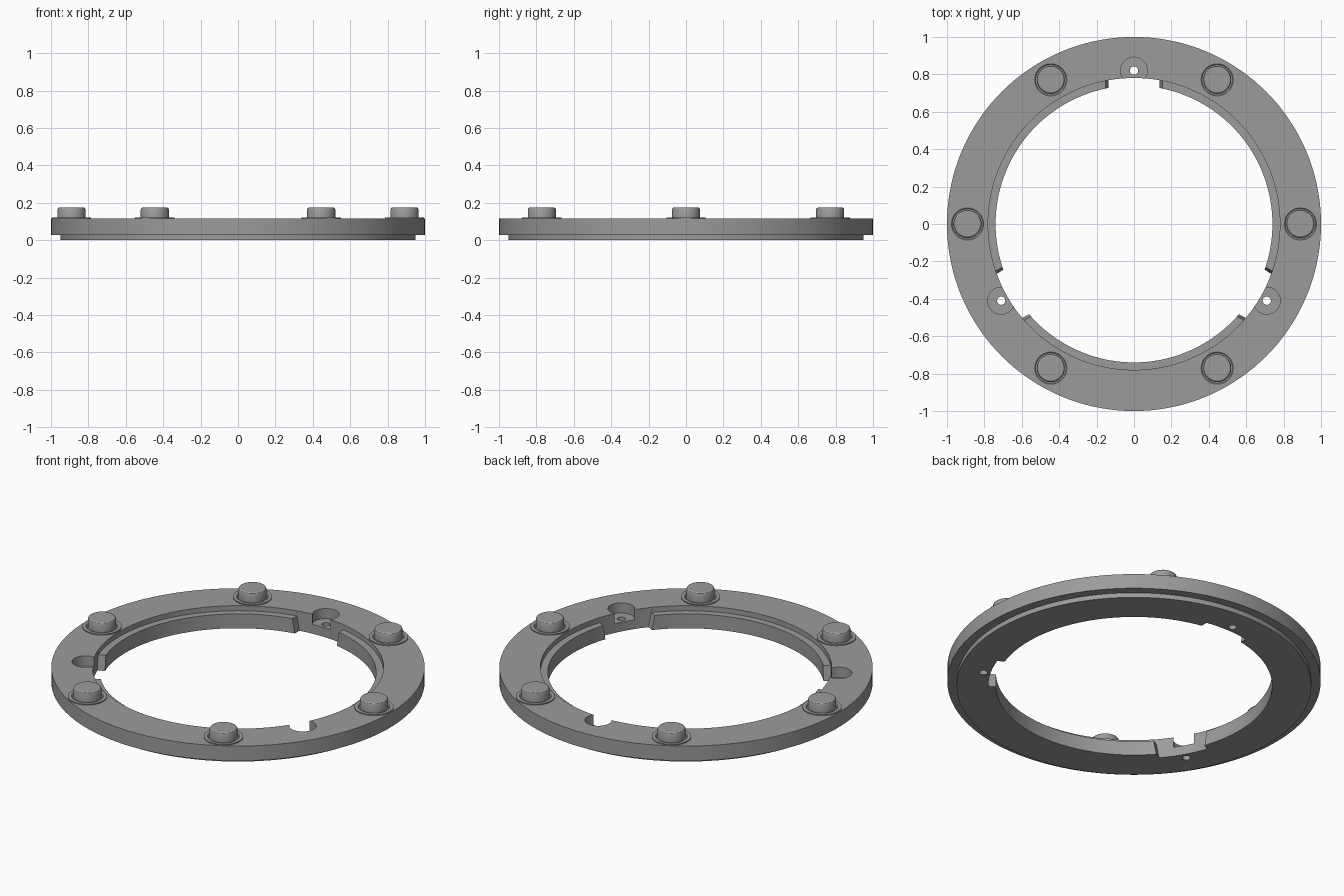
import bpy, bmesh, math
from mathutils import Matrix

if "Cube" in bpy.data.objects:
    bpy.data.objects.remove(bpy.data.objects["Cube"])

metal = bpy.data.materials.new("grey_metal")
metal.diffuse_color = (0.33, 0.33, 0.33, 1)
metal.use_nodes = True
metal.node_tree.nodes["Principled BSDF"].inputs["Base Color"].default_value = metal.diffuse_color


def add_object(name, bm):
    bmesh.ops.recalc_face_normals(bm, faces=bm.faces)
    if bm.calc_volume(signed=True) < 0:
        bmesh.ops.reverse_faces(bm, faces=bm.faces)
    mesh = bpy.data.meshes.new(name)
    bm.to_mesh(mesh)
    bm.free()
    mesh.materials.append(metal)
    obj = bpy.data.objects.new(name, mesh)
    bpy.context.collection.objects.link(obj)
    return obj


def lathe(name, profile, steps, closed):
    """Turn an (r, z) profile around z; an open profile gets flat end caps."""
    bm = bmesh.new()
    rings = []
    for r, z in profile:
        rings.append([bm.verts.new((r * math.cos(2 * math.pi * k / steps),
                                    r * math.sin(2 * math.pi * k / steps), z))
                      for k in range(steps)])
    pairs = list(zip(rings, rings[1:]))
    if closed:
        pairs.append((rings[-1], rings[0]))
    else:
        bm.faces.new(rings[0][::-1])
        bm.faces.new(rings[-1])
    for a, b in pairs:
        for k in range(steps):
            n = (k + 1) % steps
            bm.faces.new((a[k], a[n], b[n], b[k]))
    return add_object(name, bm)


def cylinder(name, radius, z0, z1, x, y):
    bm = bmesh.new()
    bmesh.ops.create_cone(bm, cap_ends=True, segments=40, radius1=radius, radius2=radius,
                          depth=z1 - z0, matrix=Matrix.Translation((x, y, (z0 + z1) / 2)))
    return add_object(name, bm)


def gap_cutter(name, centre):
    """Arc-backed block with leaning ends that interrupts the inner ledge."""
    bm = bmesh.new()
    loops = []
    for z, half in ((-0.02, 9.8), (0.14, 11.9)):
        pts = [(0.7805, -half + 2 * half * i / 12) for i in range(13)]
        pts += [(0.66, 11.9), (0.66, -11.9)]
        loops.append([bm.verts.new((r * math.cos(centre + math.radians(a)),
                                    r * math.sin(centre + math.radians(a)), z)) for r, a in pts])
    low, high = loops
    bm.faces.new(low[::-1])
    bm.faces.new(high)
    for i in range(len(low)):
        j = (i + 1) % len(low)
        bm.faces.new((low[i], low[j], high[j], high[i]))
    bmesh.ops.triangulate(bm, faces=[f for f in bm.faces if len(f.verts) == 4])
    return add_object(name, bm)


def volume(mesh):
    bm = bmesh.new()
    bm.from_mesh(mesh)
    v = bm.calc_volume(signed=True)
    bm.free()
    return v


def cut(target, cutter):
    """Subtract the cutter, keeping the first solver result that is plausible."""
    before = volume(target.data)
    for solver in ('MANIFOLD', 'EXACT', 'FLOAT'):
        mod = target.modifiers.new("cut", 'BOOLEAN')
        mod.operation = 'DIFFERENCE'
        mod.object = cutter
        try:
            mod.solver = solver
        except TypeError:
            target.modifiers.remove(mod)
            continue
        bpy.context.view_layer.update()
        deps = bpy.context.evaluated_depsgraph_get()
        result = bpy.data.meshes.new_from_object(target.evaluated_get(deps))
        target.modifiers.remove(mod)
        if 0.9 * before < volume(result) < before - 1e-6:
            target.data = result
            break
    bpy.data.objects.remove(cutter)


def smooth(obj):
    bpy.ops.object.select_all(action='DESELECT')
    obj.select_set(True)
    bpy.context.view_layer.objects.active = obj
    bpy.ops.object.shade_smooth_by_angle(angle=math.radians(25))


# Ring body with a stepped foot and an inner ledge
ring = lathe("ring_body", [(0.95, 0), (0.95, 0.028), (1, 0.028), (1, 0.115),
                           (0.78, 0.115), (0.78, 0.085), (0.74, 0.085), (0.74, 0)], 144, True)

# Three ledge gaps, each with a round pocket and a through hole
for deg in (90, 210, 330):
    a = math.radians(deg)
    x, y = 0.82 * math.cos(a), 0.82 * math.sin(a)
    cut(ring, gap_cutter("gap_cutter", a))
    cut(ring, cylinder("pocket_cutter", 0.072, 0.055, 0.2, x, y))
    cut(ring, cylinder("hole_cutter", 0.022, -0.1, 0.2, x, y))
smooth(ring)

# Six bolts: thin washer collar and rounded head
bolt_profile = [(0.105, 0.114), (0.105, 0.121), (0.086, 0.121), (0.081, 0.117),
                (0.075, 0.117), (0.075, 0.164), (0.072, 0.171), (0.066, 0.175)]
for i in range(6):
    a = math.radians(60 * i)
    bolt = lathe("bolt_%d" % (i + 1), bolt_profile, 40, False)
    bolt.location = (0.89 * math.cos(a), 0.89 * math.sin(a), 0)
    smooth(bolt)
